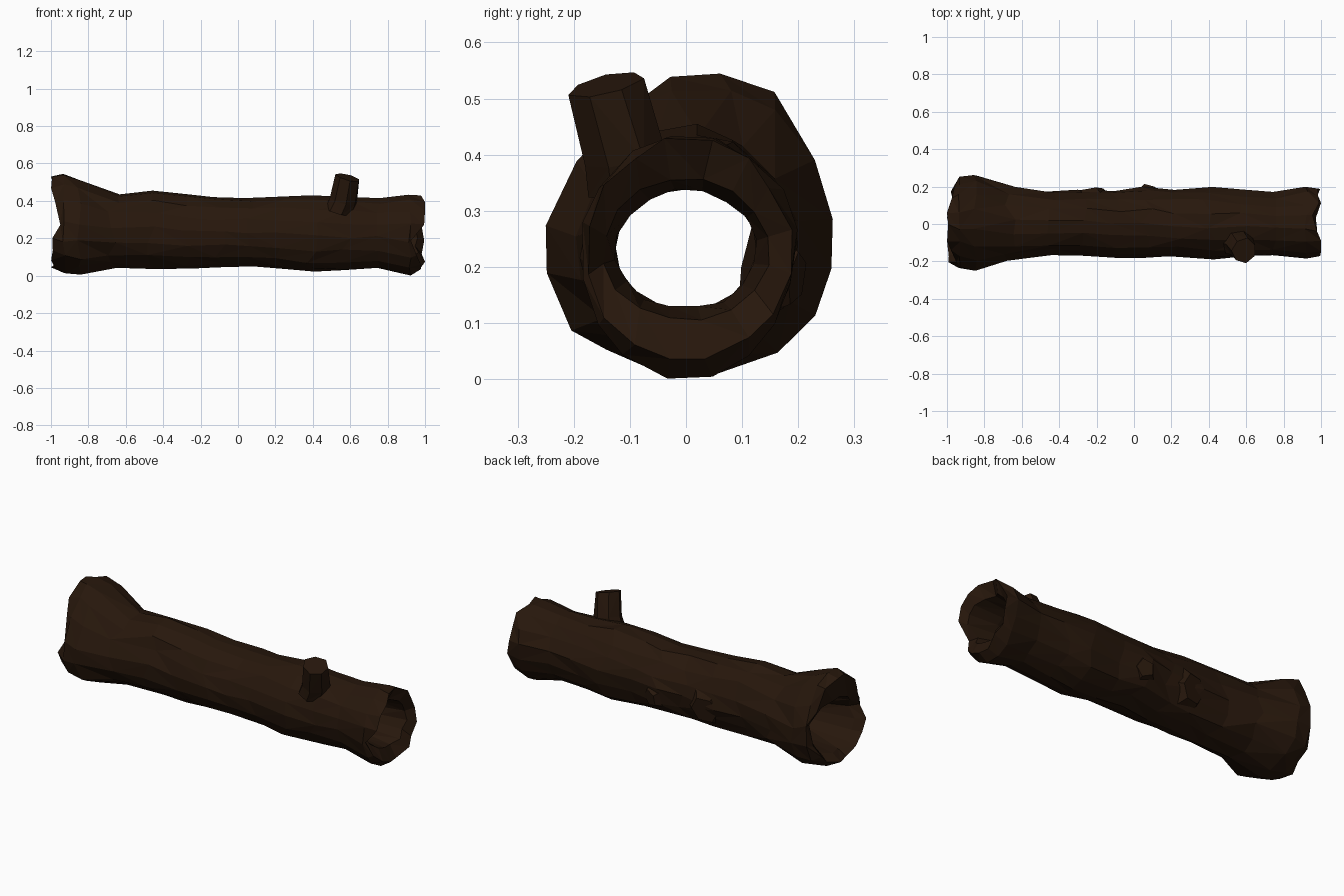
import bpy, bmesh, math, random
from mathutils import Vector

if "Cube" in bpy.data.objects:
    bpy.data.objects.remove(bpy.data.objects["Cube"])

random.seed(11)
SIDES, CZ = 16, 0.23

bark = bpy.data.materials.new("dark_bark")
bark.diffuse_color = (0.020, 0.0085, 0.0035, 1)
bark.use_nodes = True
bark.node_tree.nodes["Principled BSDF"].inputs["Base Color"].default_value = bark.diffuse_color


def finish(bm, name):
    bmesh.ops.recalc_face_normals(bm, faces=bm.faces)
    mesh = bpy.data.meshes.new(name)
    bm.to_mesh(mesh)
    bm.free()
    mesh.materials.append(bark)
    obj = bpy.data.objects.new(name, mesh)
    bpy.context.collection.objects.link(obj)
    return obj


def bridge(bm, a, b):
    # Triangles with varied diagonals give the chipped bark facets
    n = len(a)
    for i in range(n):
        j = (i + 1) % n
        if random.random() < 0.5:
            tris = ((a[i], a[j], b[j]), (a[i], b[j], b[i]))
        else:
            tris = ((a[i], a[j], b[i]), (a[j], b[j], b[i]))
        for t in tris:
            bm.faces.new(t)


# Bark outline: x, top z, bottom z, +y reach, -y reach
outer = [
    (-0.98, .530, .045, .215, .205),
    (-0.93, .545, .012, .25, .235),
    (-0.85, .52, .006, .255, .252),
    (-0.66, .435, .042, .20, .195),
    (-0.45, .455, .036, .17, .165),
    (-0.28, .435, .038, .18, .165),
    (-0.10, .420, .045, .175, .178),
    (0.07, .415, .050, .195, .18),
    (0.22, .422, .036, .182, .172),
    (0.40, .430, .022, .195, .185),
    (0.58, .420, .030, .182, .172),
    (0.75, .415, .042, .170, .165),
    (0.92, .433, .000, .198, .188),
    (0.985, .430, .035, .190, .175),
]
# Hollow bore: x, radius
bore = [(0.95, .143), (0.80, .122), (0.35, .125), (-0.2, .122),
        (-0.70, .130), (-0.93, .172)]

grooves = [random.uniform(-.06, .02) for _ in range(SIDES)]
# Ragged broken rims, with one deep cleft at each end
rim_l = [random.uniform(-.02, .02) for _ in range(SIDES)]
rim_r = [random.uniform(-.015, .015) for _ in range(SIDES)]
rim_l[0], rim_l[15], rim_l[7] = .05, .03, .03
rim_r[7], rim_r[8], rim_r[2] = -.06, -.03, -.03
rim_l[3] = rim_l[12] = -.02
rim_r[12] = rim_r[4] = .015


def angle(k, x):
    # The grain twists by one facet from end to end
    return math.tau * (k + 0.5 + 0.5 * (x + 1)) / SIDES


bm = bmesh.new()
rings = []
for s, (x, top, bot, yp, yn) in enumerate(outer):
    ring = []
    end = s in (0, len(outer) - 1)
    for k in range(SIDES):
        a = angle(k, x) + random.uniform(-.06, .06)
        c, d = math.cos(a), math.sin(a)
        # Keep top, bottom and sides on the outline, vary the rest
        free = abs(math.sin(2 * a)) > .5
        f = 1.02 + (grooves[k] + random.uniform(-.05, .035) if free else random.uniform(-.02, .01))
        ex = yp if c > 0 else yn
        ez = top - CZ if d > 0 else CZ - bot
        if s == 0:
            dx = rim_l[k]
        elif end:
            dx = rim_r[k]
        else:
            dx = random.uniform(-.035, .035) if 2 < s < 11 else random.uniform(-.01, .01)
        # The flared end peaks towards the back
        lean = .03 * max(0, d) if s < 3 else 0
        z = min(top, max(bot, CZ + d * ez * f))
        ring.append(bm.verts.new((max(-1, min(1, x + dx)), c * ex * f + lean, z)))
    rings.append(ring)
for s, (x, r) in enumerate(bore):
    ring = []
    for k in range(SIDES):
        a = angle(k, x)
        f = random.uniform(1.0, 1.06)
        dx = rim_r[k] if s == 0 else rim_l[k] if s == len(bore) - 1 else 0
        z = CZ + max(math.sin(a) * r * f * .86, -.1 if 0 < s < 5 else -1)
        ring.append(bm.verts.new((x + dx, math.cos(a) * r * f, z)))
    rings.append(ring)
for i, ring in enumerate(rings):
    bridge(bm, ring, rings[(i + 1) % len(rings)])
finish(bm, "hollow_log")


def stub(name, sides, sections):
    # Tapered stump through (centre, radius) sections, capped at the tip
    axis = (Vector(sections[-1][0]) - Vector(sections[0][0])).normalized()
    u = axis.cross(Vector((0, 1, 0) if abs(axis.y) < .8 else (0, 0, 1))).normalized()
    v = axis.cross(u)
    b = bmesh.new()
    loops = []
    for centre, r in sections:
        loop = []
        for k in range(sides):
            a = math.tau * k / sides
            rr = r * random.uniform(.93, 1.05)
            loop.append(b.verts.new(Vector(centre) + rr * (math.cos(a) * u + math.sin(a) * v)))
        loops.append(loop)
    for p, q in zip(loops, loops[1:]):
        bridge(b, p, q)
    b.faces.new(loops[-1])
    b.faces.new(loops[0])
    return finish(b, name)


# Broken branch, leaning forward, with a flared root
stub("branch_stub", 7, [((.54, -.10, .345), .075), ((.565, -.108, .40), .075),
                        ((.588, -.143, .525), .070)])
# Low knots on the back
stub("knot_large", 6, [((-.23, .12, .20), .13), ((-.24, .178, .19), .075)])
stub("knot_small", 5, [((.07, .14, .19), .085), ((.09, .198, .18), .05)])
